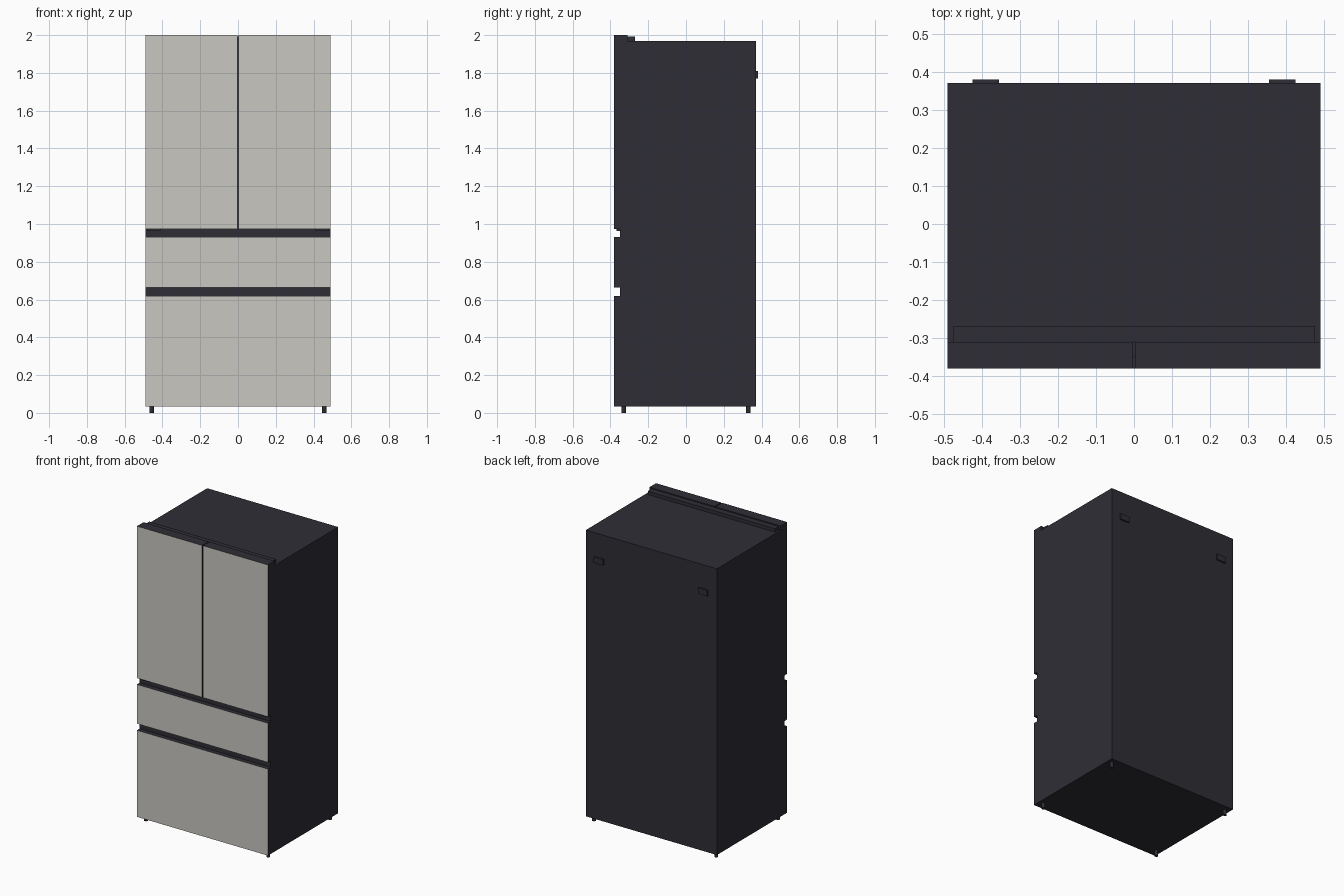
import bpy
import bmesh

cube = bpy.data.objects.get("Cube")
if cube:
    bpy.data.objects.remove(cube, do_unlink=True)


def make_material(name, color):
    mat = bpy.data.materials.new(name)
    mat.use_nodes = True
    mat.diffuse_color = color
    bsdf = next(n for n in mat.node_tree.nodes if n.type == 'BSDF_PRINCIPLED')
    bsdf.inputs["Base Color"].default_value = color
    return mat


charcoal = make_material("charcoal", (0.027, 0.027, 0.036, 1))
panel_grey = make_material("warm_grey", (0.58, 0.57, 0.53, 1))


def finish(name, bm, grey_front=False):
    mesh = bpy.data.meshes.new(name)
    mesh.materials.append(charcoal)
    if grey_front:
        # Only the face toward the front carries the light finish
        mesh.materials.append(panel_grey)
        bm.normal_update()
        for f in bm.faces:
            f.material_index = int(f.normal.y < -0.9)
    bm.to_mesh(mesh)
    bm.free()
    obj = bpy.data.objects.new(name, mesh)
    bpy.context.collection.objects.link(obj)
    return obj


def box(name, x, y, z, grey_front=False):
    """Box from (min, max) ranges on each axis."""
    bm = bmesh.new()
    bmesh.ops.create_cube(bm, size=1)
    for v in bm.verts:
        for axis, (lo, hi) in enumerate((x, y, z)):
            v.co[axis] = lo if v.co[axis] < 0 else hi
    return finish(name, bm, grey_front)


W, FRONT, BACK = 0.49, -0.38, 0.37
DOOR_BACK, BASE = -0.31, 0.035

# Cabinet and the hinge cover along its top
box("cabinet", (-W, W), (DOOR_BACK, BACK), (BASE, 1.97))
box("hinge_cover", (-0.475, 0.475), (DOOR_BACK, -0.27), (1.97, 1.993))

# Drawers, and the recessed grip strips above them
box("lower_drawer", (-W, W), (FRONT, DOOR_BACK), (BASE, 0.62), True)
box("upper_drawer", (-W, W), (FRONT, DOOR_BACK), (0.665, 0.93), True)
box("lower_grip", (-W, W), (-0.35, DOOR_BACK), (0.62, 0.665))
box("upper_grip", (-W, W), (-0.35, DOOR_BACK), (0.93, 0.973))

# Mirrored parts: doors, grip tabs, rear spacers and feet
for side, s in (("left", 1), ("right", -1)):
    def span(a, b):
        return sorted((s * a, s * b))

    box(f"{side}_door", span(0.003, W), (FRONT, DOOR_BACK), (0.973, 2.0), True)
    box(f"{side}_door_tab", span(0.41, 0.48), (-0.368, -0.35), (0.963, 0.973))
    box(f"{side}_rear_spacer", span(0.355, 0.425), (BACK, 0.38), (1.77, 1.81))
    for end, y in (("front", -0.33), ("back", 0.33)):
        bm = bmesh.new()
        bmesh.ops.create_cone(bm, cap_ends=True, segments=16,
                              radius1=0.012, radius2=0.012, depth=BASE)
        bmesh.ops.translate(bm, verts=bm.verts, vec=(s * 0.457, y, BASE / 2))
        foot = finish(f"{side}_{end}_foot", bm)
        for p in foot.data.polygons:
            p.use_smooth = len(p.vertices) == 4
